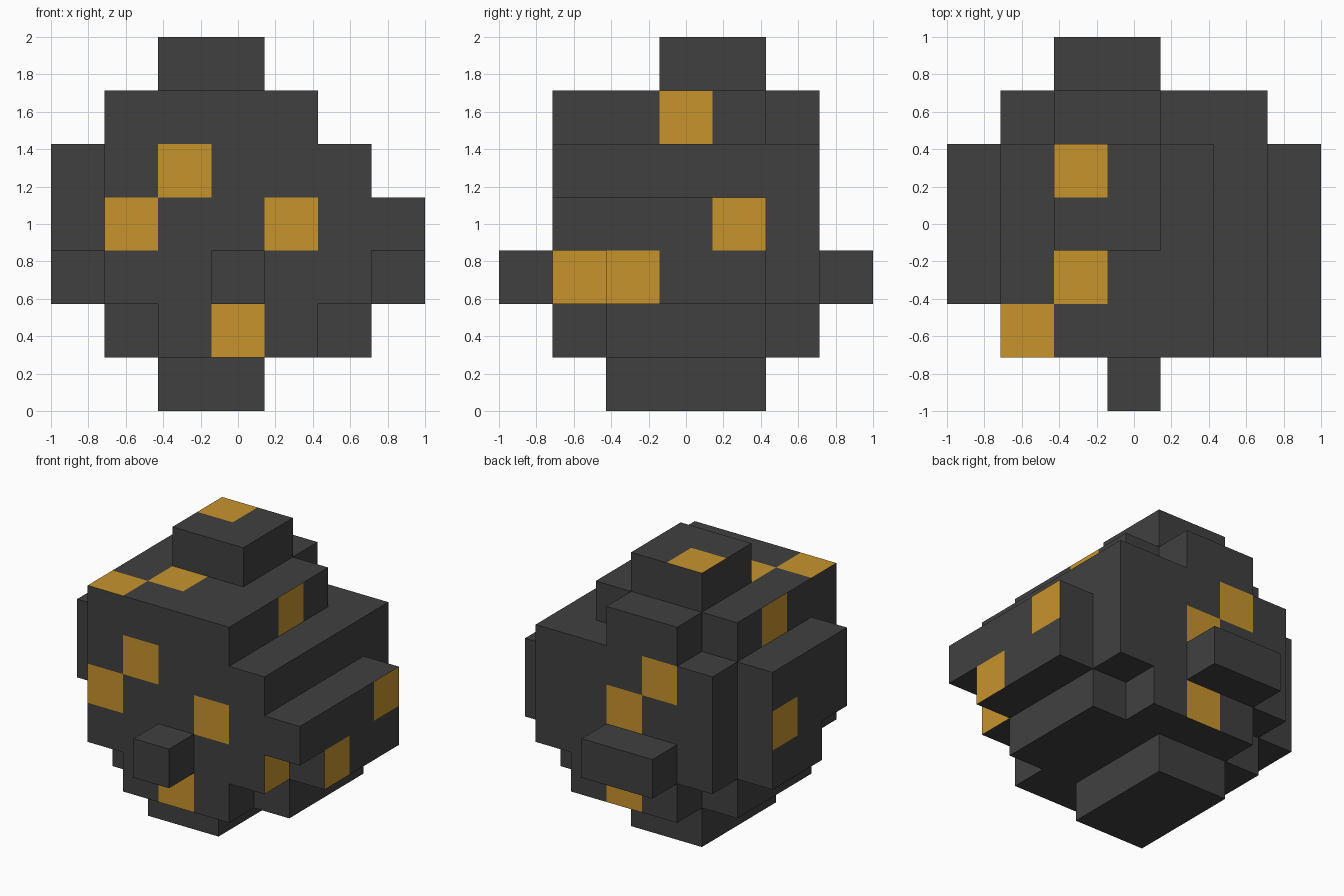
import bpy
import bmesh
from itertools import product
from mathutils import Vector

if "Cube" in bpy.data.objects:
    bpy.data.objects.remove(bpy.data.objects["Cube"], do_unlink=True)

CELLS = 7
SIZE = 2 / CELLS


def make_material(name, rgb):
    mat = bpy.data.materials.new(name)
    mat.use_nodes = True
    color = (*rgb, 1)
    mat.diffuse_color = color
    mat.node_tree.nodes["Principled BSDF"].inputs["Base Color"].default_value = color
    return mat


charcoal = make_material("charcoal", (0.051, 0.051, 0.051))
gold = make_material("gold", (0.58, 0.296, 0.027))


def block(x, y, z):
    """Grid cells of a box; each range is (start, end)."""
    return set(product(range(*x), range(*y), range(*z)))


# Blocky body, fused into one closed shell
parts = [
    block((1, 6), (1, 6), (2, 5)),   # core
    block((2, 5), (1, 6), (1, 2)),   # lower body, front to back
    block((1, 6), (2, 5), (1, 2)),   # lower body, side to side
    block((2, 4), (2, 5), (0, 1)),   # foot
    block((1, 5), (1, 5), (5, 6)),   # shoulder
    block((2, 4), (5, 6), (5, 6)),   # rear shoulder step
    block((2, 4), (3, 5), (6, 7)),   # crown
    block((6, 7), (1, 5), (3, 4)),   # left side bulge
    block((6, 7), (2, 5), (2, 3)),   # left side bulge, lower
    block((0, 1), (2, 5), (3, 5)),   # right side bulge
    block((0, 1), (3, 5), (2, 3)),   # right side bulge, lower
    block((3, 4), (0, 1), (2, 3)),   # front nub
    block((2, 4), (6, 7), (2, 3)),   # rear nub
]
filled = set().union(*parts)

# Gold patches: outward direction -> cells whose face is gold
patches = {
    (0, -1, 0): {(2, 1, 4), (1, 1, 3), (4, 1, 3), (3, 1, 1)},
    (0, 1, 0): {(2, 5, 4), (3, 5, 3), (3, 5, 1)},
    (1, 0, 0): {(4, 3, 5), (6, 4, 3), (5, 1, 2), (6, 2, 2)},
    (-1, 0, 0): {(1, 3, 5), (0, 4, 3)},
    (0, 0, 1): {(2, 4, 6), (2, 2, 5), (1, 1, 5)},
}

# Outer skin only: one quad wherever a filled cell meets empty space
bm = bmesh.new()
offset = Vector((-1, -1, 0))
half = Vector((0.5, 0.5, 0.5))
for cell in sorted(filled):
    for axis, sign in product(range(3), (-1, 1)):
        normal = Vector((0, 0, 0))
        normal[axis] = sign
        direction = tuple(int(n) for n in normal)
        if tuple(c + d for c, d in zip(cell, direction)) in filled:
            continue
        u = Vector((0, 0, 0))
        u[(axis + 1) % 3] = 0.5
        v = normal.cross(u)
        center = Vector(cell) + half + normal / 2
        corners = (center - u - v, center + u - v, center + u + v, center - u + v)
        face = bm.faces.new([bm.verts.new(c * SIZE + offset) for c in corners])
        face.material_index = int(cell in patches.get(direction, ()))
bmesh.ops.remove_doubles(bm, verts=bm.verts, dist=SIZE / 100)
bm.normal_update()

mesh = bpy.data.meshes.new("blocky_body")
bm.to_mesh(mesh)
bm.free()
mesh.materials.append(charcoal)
mesh.materials.append(gold)
body = bpy.data.objects.new("blocky_body", mesh)
bpy.context.collection.objects.link(body)
